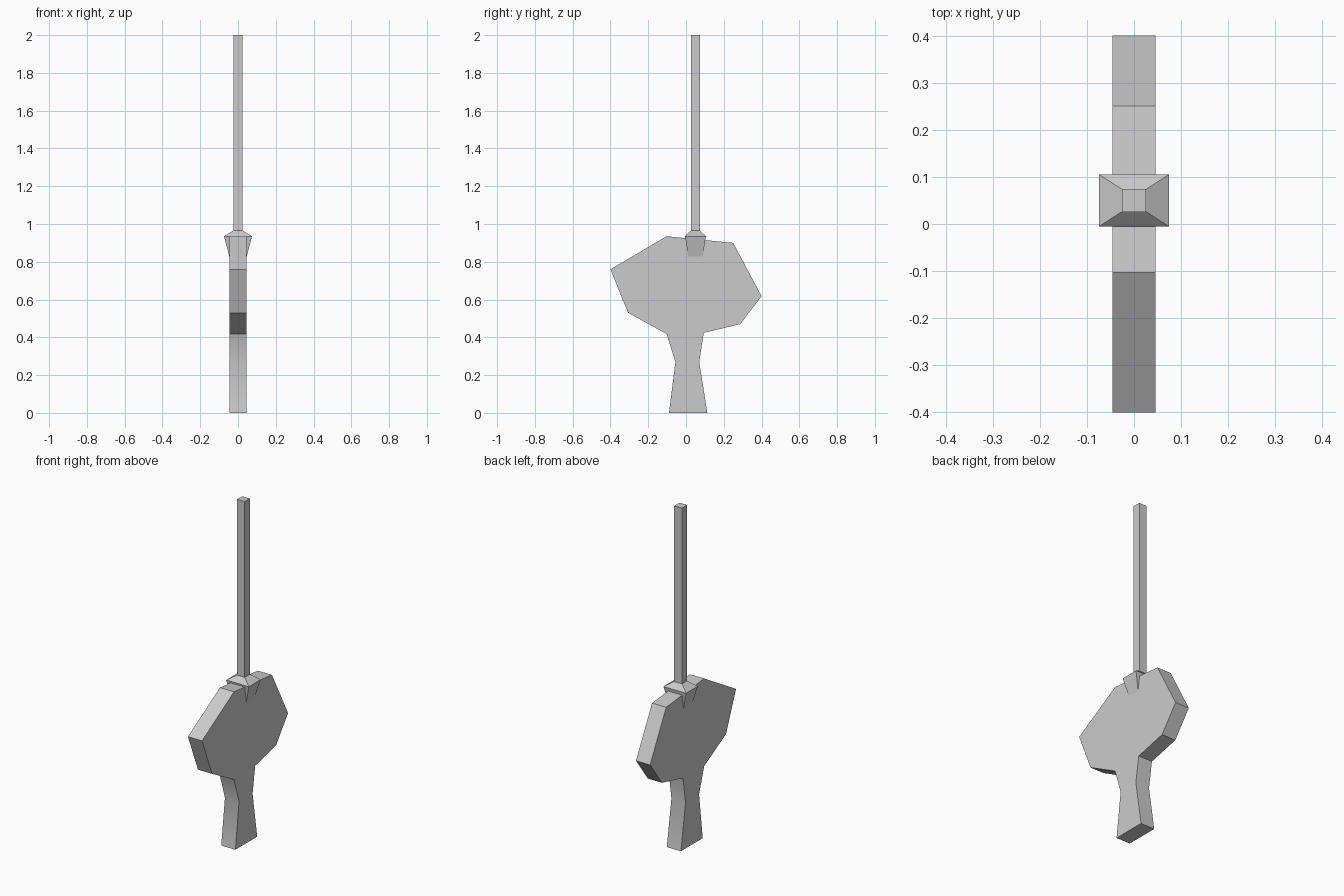
import bpy, bmesh
from math import radians

cube = bpy.data.objects.get("Cube")
if cube:
    bpy.data.objects.remove(cube, do_unlink=True)

grey = bpy.data.materials.new("light_grey")
grey.use_nodes = True
colour = (0.6, 0.6, 0.6, 1)
grey.diffuse_color = colour
grey.node_tree.nodes["Principled BSDF"].inputs["Base Color"].default_value = colour


def loft(name, rings):
    """Skin a closed solid through matching rings of points."""
    bm = bmesh.new()
    loops = [[bm.verts.new(p) for p in ring] for ring in rings]
    n = len(loops[0])
    for a, b in zip(loops, loops[1:]):
        for i in range(n):
            j = (i + 1) % n
            bm.faces.new((a[i], a[j], b[j], b[i]))
    bm.faces.new(loops[0][::-1])
    bm.faces.new(loops[-1])
    bmesh.ops.recalc_face_normals(bm, faces=bm.faces)
    mesh = bpy.data.meshes.new(name)
    bm.to_mesh(mesh)
    bm.free()
    obj = bpy.data.objects.new(name, mesh)
    bpy.context.collection.objects.link(obj)
    mesh.materials.append(grey)
    bpy.ops.object.select_all(action='DESELECT')
    obj.select_set(True)
    bpy.context.view_layer.objects.active = obj
    bpy.ops.object.shade_smooth_by_angle(angle=radians(30))
    return obj


def rectangle(half_x, half_y, z, y=0.05):
    return [(sx * half_x, y + sy * half_y, z)
            for sx, sy in ((-1, -1), (1, -1), (1, 1), (-1, 1))]


# Flat body and flared handle, one side profile in (y, z)
profile = [(-0.09, 0), (0.113, 0), (0.07, 0.27), (0.094, 0.424),
           (0.288, 0.47), (0.40, 0.618), (0.25, 0.90), (-0.103, 0.935),
           (-0.40, 0.76), (-0.307, 0.53), (-0.103, 0.418), (-0.056, 0.27)]
loft("body_and_handle", [[(x, y, z) for y, z in profile] for x in (-0.046, 0.046)])

# Tapered collar with a sloped cap
loft("collar", [rectangle(0.044, 0.037, 0.82), rectangle(0.074, 0.055, 0.935),
                rectangle(0.026, 0.024, 0.965)])

# Square rod
loft("rod", [rectangle(0.025, 0.024, 0.95), rectangle(0.025, 0.024, 2)])
